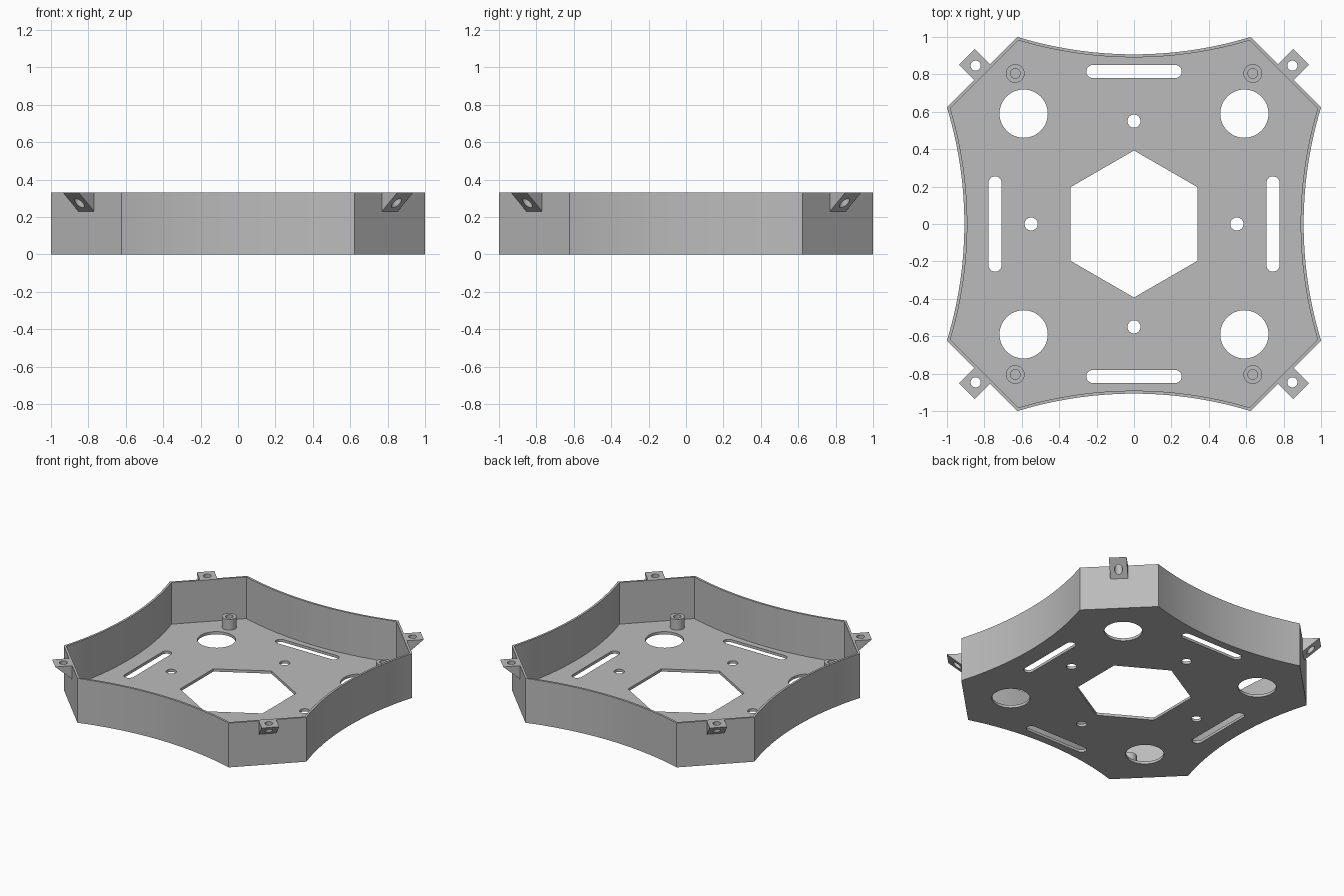
import bpy, bmesh, math
from mathutils import Matrix, Vector

if "Cube" in bpy.data.objects:
    bpy.data.objects.remove(bpy.data.objects["Cube"])

HEIGHT, FLOOR, WALL = 0.33, 0.02, 0.016
CORNER, SAG = 0.623, 0.093          # corner offset and depth of the curved sides
DIAG = (1 + CORNER) / math.sqrt(2)  # distance of the corner walls from the centre
RADIUS = (CORNER ** 2 + SAG ** 2) / (2 * SAG)

grey = bpy.data.materials.new("light_grey")
grey.use_nodes = True
grey.diffuse_color = (0.5, 0.5, 0.5, 1)
grey.node_tree.nodes["Principled BSDF"].inputs["Base Color"].default_value = grey.diffuse_color


def prism(bm, points, z0, z1):
    """Closed upright prism over a counter-clockwise outline."""
    low = [bm.verts.new((x, y, z0)) for x, y in points]
    high = [bm.verts.new((x, y, z1)) for x, y in points]
    bm.faces.new(low[::-1])
    bm.faces.new(high)
    n = len(points)
    for i in range(n):
        j = (i + 1) % n
        bm.faces.new((low[i], low[j], high[j], high[i]))


def circle(x, y, r, n=32, start=0.0):
    turn = [start + math.tau * i / n for i in range(n)]
    return [(x + r * math.cos(a), y + r * math.sin(a)) for a in turn]


def slot(x, y, length, r, upright, n=12):
    """Round-ended slot outline."""
    half = length / 2 - r
    pts = []
    for side in (1, -1):
        for i in range(n + 1):
            a = -math.pi / 2 + math.pi * i / n
            pts.append((side * (half + r * math.cos(a)), side * r * math.sin(a)))
    if upright:
        pts = [(-v, u) for u, v in pts]
    return [(x + u, y + v) for u, v in pts]


def outline(inset, n=24):
    """Four concave arcs joined by straight corner walls."""
    centre, r = 1 - SAG + RADIUS, RADIUS + inset
    total = (DIAG - inset) * math.sqrt(2)
    # where the inset arc meets the inset corner wall: x + y = total
    k = centre - total
    x_end = (-k + math.sqrt(2 * r * r - k * k)) / 2
    pts = []
    for q in range(4):
        rot = Matrix.Rotation(q * math.pi / 2, 2)
        for i in range(n + 1):
            x = x_end * (1 - 2 * i / n)
            pts.append(tuple(rot @ Vector((x, centre - math.sqrt(r * r - x * x)))))
    return pts


def make(name, bm):
    bmesh.ops.recalc_face_normals(bm, faces=bm.faces)
    mesh = bpy.data.meshes.new(name)
    bm.to_mesh(mesh)
    bm.free()
    mesh.materials.append(grey)
    obj = bpy.data.objects.new(name, mesh)
    bpy.context.collection.objects.link(obj)
    return obj


def activate(obj):
    bpy.ops.object.select_all(action="DESELECT")
    obj.select_set(True)
    bpy.context.view_layer.objects.active = obj


def cut(obj, bm):
    cutter = make("cutter", bm)
    cutter.hide_render = True
    mod = obj.modifiers.new("cut", "BOOLEAN")
    mod.operation, mod.solver, mod.object = "DIFFERENCE", "EXACT", cutter
    activate(obj)
    bpy.ops.object.modifier_apply(modifier=mod.name)
    bpy.data.objects.remove(cutter)


def smooth(obj):
    activate(obj)
    bpy.ops.object.shade_smooth_by_angle(angle=math.radians(30))


# Tray: solid body, hollowed from above
bm = bmesh.new()
prism(bm, outline(0), 0, HEIGHT)
tray = make("tray", bm)
bm = bmesh.new()
prism(bm, outline(WALL), FLOOR, HEIGHT + 0.1)
cut(tray, bm)

# Openings in the floor
holes = [circle(0, 0, 0.393, 6, math.pi / 2)]
for s in (1, -1):
    holes += [circle(s * 0.59, t * 0.59, 0.129, 48) for t in (1, -1)]
    holes += [circle(s * 0.55, 0, 0.035), circle(0, s * 0.55, 0.035)]
    holes += [slot(0, s * 0.815, 0.51, 0.035, False), slot(s * 0.743, 0, 0.51, 0.035, True)]
bm = bmesh.new()
for pts in holes:
    prism(bm, pts, -0.1, FLOOR + 0.1)
cut(tray, bm)
smooth(tray)

# Hollow screw posts and corner tabs
for sx, sy, place in ((1, -1, "front_left"), (-1, -1, "front_right"),
                      (1, 1, "back_left"), (-1, 1, "back_right")):
    bm = bmesh.new()
    x, y = sx * 0.635, sy * 0.805
    prism(bm, circle(x, y, 0.05), FLOOR, 0.1)
    post = make("screw_post_" + place, bm)
    bm = bmesh.new()
    prism(bm, circle(x, y, 0.026), -0.1, 0.2)
    cut(post, bm)
    smooth(post)

    # Wedge-shaped tab with a vertical screw hole
    bm = bmesh.new()
    reach, half, drop = 0.116, 0.06, 0.1
    side = ((DIAG, HEIGHT), (DIAG, HEIGHT - drop), (DIAG + reach, HEIGHT))
    ends = [[bm.verts.new((u, v, z)) for u, z in side] for v in (-half, half)]
    bm.faces.new(ends[0])
    bm.faces.new(ends[1][::-1])
    for i in range(3):
        j = (i + 1) % 3
        bm.faces.new((ends[0][i], ends[1][i], ends[1][j], ends[0][j]))
    tab = make("corner_tab_" + place, bm)
    bm = bmesh.new()
    prism(bm, circle(DIAG + 0.05, 0, 0.027), 0, HEIGHT + 0.1)
    cut(tab, bm)
    tab.data.transform(Matrix.Rotation(math.atan2(sy, sx), 4, "Z"))
    smooth(tab)
